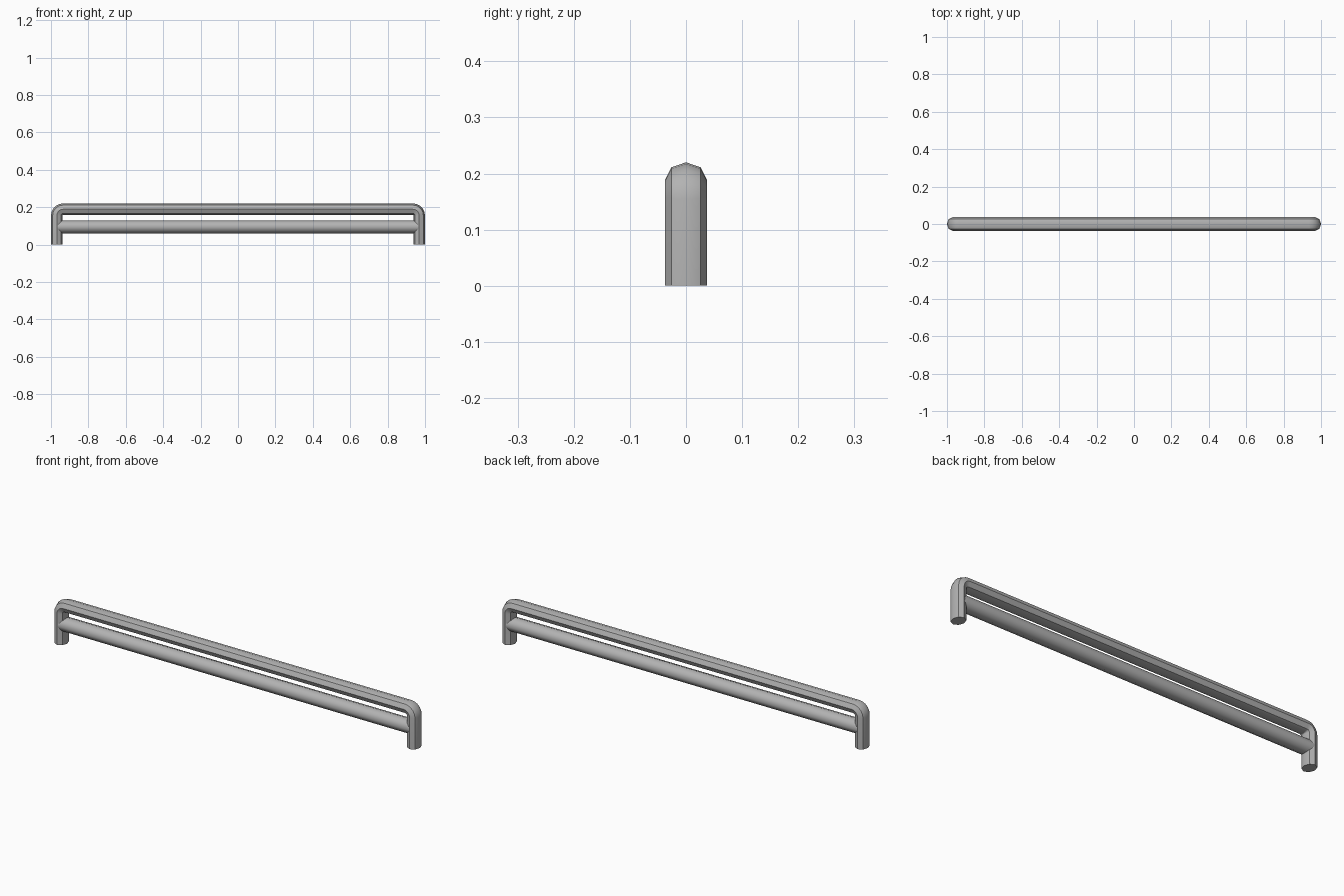
import bpy, bmesh, math
from mathutils import Vector

if "Cube" in bpy.data.objects:
    bpy.data.objects.remove(bpy.data.objects["Cube"])

metal = bpy.data.materials.new("brushed_grey")
metal.diffuse_color = (0.45, 0.45, 0.45, 1)
metal.use_nodes = True
metal.node_tree.nodes["Principled BSDF"].inputs["Base Color"].default_value = metal.diffuse_color

SIDES = 8


def tube(name, path, r_plane, r_depth, angle):
    """Sweep an eight-sided section along a path of (x, z, tilt) stations in the xz plane."""
    bm = bmesh.new()
    rings = []
    for x, z, tilt in path:
        out = Vector((math.cos(tilt), 0, math.sin(tilt)))
        ring = []
        for i in range(SIDES):
            a = 2 * math.pi * i / SIDES
            p = Vector((x, 0, z)) + out * (r_plane * math.cos(a))
            p.y = r_depth * math.sin(a)
            ring.append(bm.verts.new(p))
        rings.append(ring)
    for a, b in zip(rings, rings[1:]):
        for i in range(SIDES):
            j = (i + 1) % SIDES
            bm.faces.new((a[i], a[j], b[j], b[i]))
    bm.faces.new(rings[0])
    bm.faces.new(rings[-1])
    bmesh.ops.recalc_face_normals(bm, faces=bm.faces)
    me = bpy.data.meshes.new(name)
    bm.to_mesh(me)
    bm.free()
    me.materials.append(metal)
    ob = bpy.data.objects.new(name, me)
    bpy.context.collection.objects.link(ob)
    bpy.ops.object.select_all(action='DESELECT')
    ob.select_set(True)
    bpy.context.view_layer.objects.active = ob
    bpy.ops.object.shade_smooth_by_angle(angle=math.radians(angle))
    return ob


# Bent frame: leg, rounded corner, top rail, rounded corner, leg
R, BEND, TOP, STEPS = 0.031, 0.034, 0.22, 5
cx, cz = 1 - R - BEND, TOP - R - BEND
right = [(1 - R, 0, 0)]
for k in range(STEPS + 1):
    t = math.pi / 2 * k / STEPS
    right.append((cx + BEND * math.cos(t), cz + BEND * math.sin(t), t))
left = [(-x, z, math.pi - t) for x, z, t in reversed(right)]
tube("bent_frame", right + left, R, 0.037, 40)

# Lower rail running between the legs
up = math.pi / 2
tube("lower_rail", [(0.965, 0.095, up), (-0.965, 0.095, up)], 0.035, 0.038, 55)
